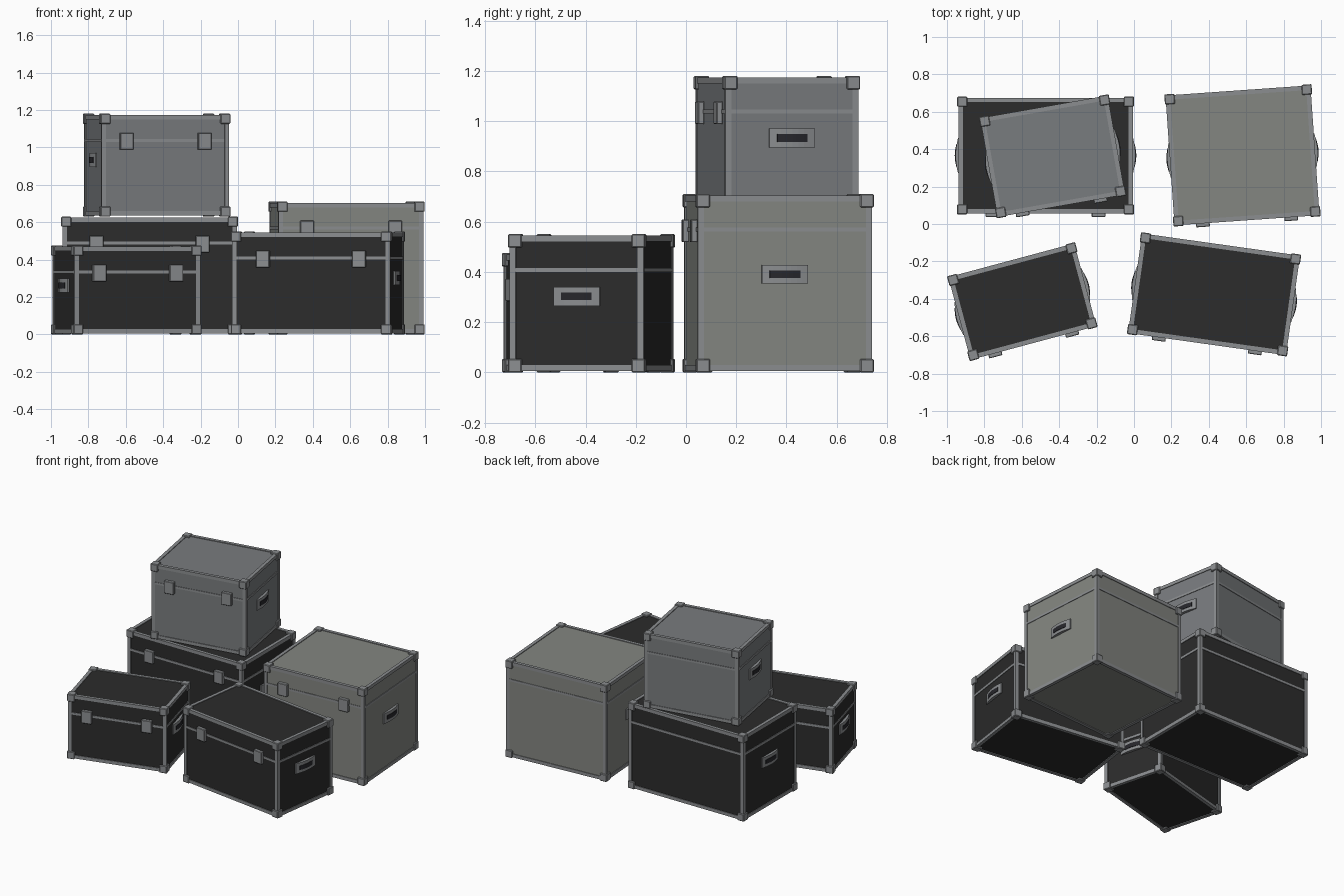
import bpy, bmesh
from math import radians, cos, pi
from mathutils import Matrix, Vector

if "Cube" in bpy.data.objects:
    bpy.data.objects.remove(bpy.data.objects["Cube"])


def material(name, rgb):
    m = bpy.data.materials.new(name)
    m.diffuse_color = (*rgb, 1)
    m.use_nodes = True
    m.node_tree.nodes["Principled BSDF"].inputs["Base Color"].default_value = m.diffuse_color
    return m


BLACK = material("black_panel", (0.025, 0.025, 0.025))
COOL = material("cool_grey_panel", (0.19, 0.20, 0.21))
WARM = material("warm_grey_panel", (0.23, 0.24, 0.22))
METAL = material("metal", (0.26, 0.27, 0.28))
GRIP = material("grip", (0.02, 0.02, 0.025))


def add_box(bm, centre, size):
    mat = Matrix.Translation(centre) @ Matrix.Diagonal((*size, 1))
    bmesh.ops.create_cube(bm, size=1, matrix=mat)


def add_arch(bm, x, z, side, length, height, base, rise, n=8):
    """Plate on a side wall, bowed outwards along y."""
    rows = []
    for i in range(n + 1):
        t = 2 * i / n - 1
        out = x + side * (base + rise * cos(t * pi / 2))
        y = t * length / 2
        pts = [(x - side * 0.012, z - height / 2), (out, z - height / 2),
               (out, z + height / 2), (x - side * 0.012, z + height / 2)]
        rows.append([bm.verts.new((px, y, pz)) for px, pz in pts])
    for a, b in zip(rows, rows[1:]):
        for k in range(4):
            j = (k + 1) % 4
            bm.faces.new((a[k], a[j], b[j], b[k]))
    bm.faces.new(rows[0])
    bm.faces.new(rows[-1][::-1])


def finish(bm, name, mat, matrix, bevel=0):
    bmesh.ops.recalc_face_normals(bm, faces=bm.faces)
    me = bpy.data.meshes.new(name)
    bm.to_mesh(me)
    bm.free()
    me.materials.append(mat)
    ob = bpy.data.objects.new(name, me)
    ob.matrix_world = matrix
    bpy.context.collection.objects.link(ob)
    if bevel:
        mod = ob.modifiers.new("bevel", 'BEVEL')
        mod.width, mod.segments = bevel, 1


def flight_case(name, x, y, z, w, d, h, turn, panel):
    matrix = Matrix.Translation((x, y, z)) @ Matrix.Rotation(radians(turn), 4, 'Z')
    signs = (-1, 1)
    dims = Vector((w, d, h))
    mid = Vector((0, 0, h / 2))

    # panelled body
    bm = bmesh.new()
    add_box(bm, mid, dims - Vector((0.022,) * 3))
    finish(bm, name + "_body", panel, matrix)

    # metal edging along all twelve edges, and the band round the lid seam
    bm = bmesh.new()
    t, inset = 0.024, 0.006
    for axis in range(3):
        p, q = [k for k in range(3) if k != axis]
        for a in signs:
            for b in signs:
                c = mid.copy()
                c[p] += a * (dims[p] / 2 - inset - t / 2)
                c[q] += b * (dims[q] / 2 - inset - t / 2)
                size = [t] * 3
                size[axis] = dims[axis] - 0.03
                add_box(bm, c, size)
    add_box(bm, (0, 0, h - 0.142), (w - 0.014, d - 0.014, 0.016))
    finish(bm, name + "_edging", METAL, matrix)

    # corner caps
    bm = bmesh.new()
    c = 0.054
    for a in signs:
        for b in signs:
            for e in signs:
                add_box(bm, mid + Vector((a * (w - c) / 2, b * (d - c) / 2, e * (h - c) / 2)), (c, c, c))
    finish(bm, name + "_corners", METAL, matrix, 0.004)

    # front latches straddling the seam
    bm = bmesh.new()
    for a in signs:
        add_box(bm, (a * 0.3 * w, -d / 2, h - 0.147), (0.073, 0.026, 0.09))
    finish(bm, name + "_latches", METAL, matrix, 0.003)

    # side handles
    frame, grip = bmesh.new(), bmesh.new()
    for a in signs:
        add_arch(frame, a * w / 2, 0.55 * h, a, 0.185, 0.075, -0.004, 0.013)
        add_arch(grip, a * w / 2, 0.55 * h, a, 0.123, 0.031, 0.004, 0.009)
    finish(frame, name + "_handle_plates", METAL, matrix)
    finish(grip, name + "_handle_grips", GRIP, matrix)


flight_case("back_left_case", -0.473, 0.366, 0, 0.945, 0.63, 0.63, 0, BLACK)
flight_case("stacked_case", -0.435, 0.362, 0.63, 0.705, 0.55, 0.55, 10, COOL)
flight_case("back_right_case", 0.58, 0.367, 0, 0.789, 0.708, 0.71, 4, WARM)
flight_case("front_left_case", -0.597, -0.415, 0, 0.709, 0.47, 0.475, 15, BLACK)
flight_case("front_right_case", 0.428, -0.376, 0, 0.865, 0.55, 0.55, -8, BLACK)
